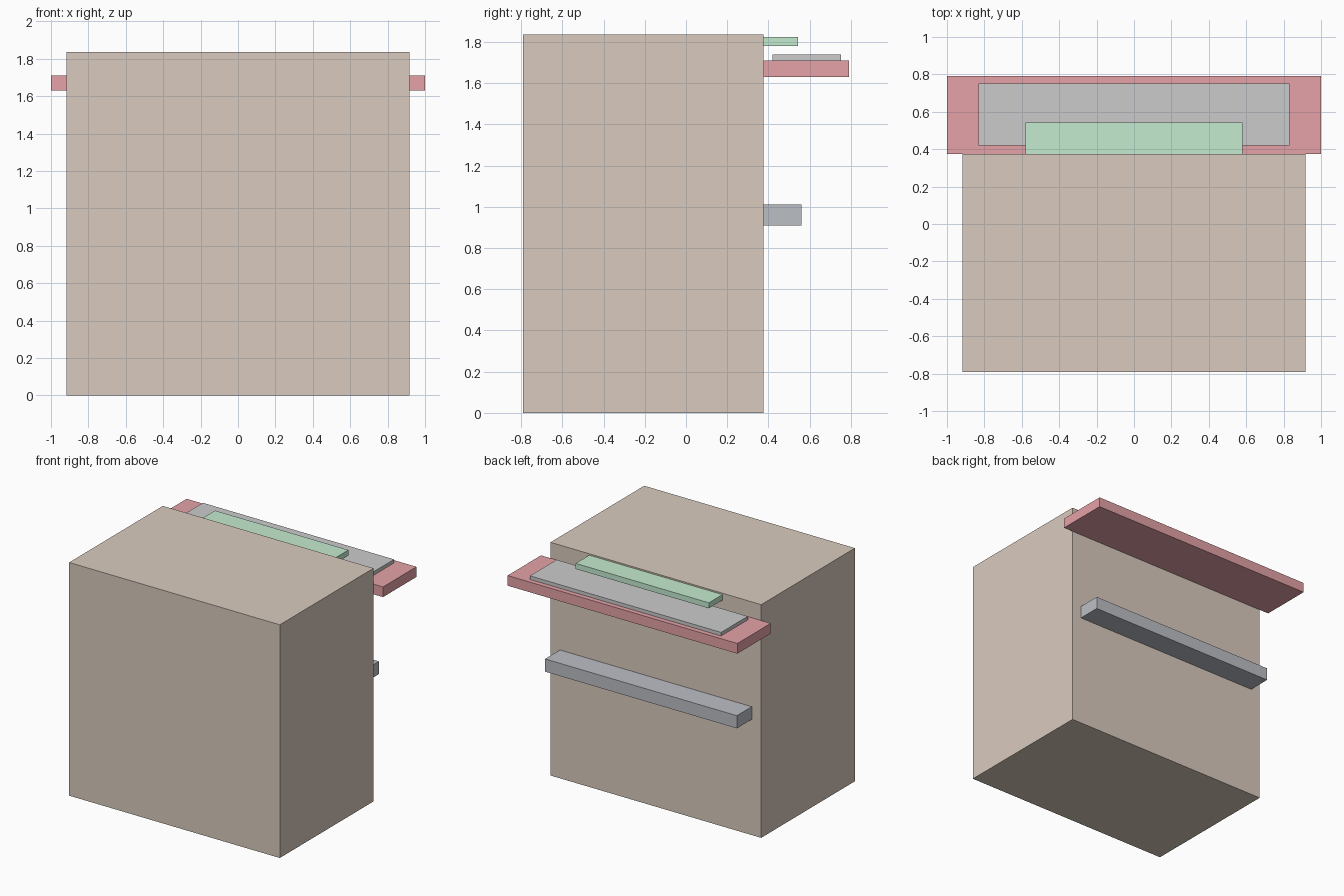
import bpy
import bmesh
from mathutils import Vector

if "Cube" in bpy.data.objects:
    bpy.data.objects.remove(bpy.data.objects["Cube"])


def make_material(name, color):
    mat = bpy.data.materials.new(name)
    mat.diffuse_color = (*color, 1.0)
    mat.use_nodes = True
    mat.node_tree.nodes["Principled BSDF"].inputs["Base Color"].default_value = mat.diffuse_color
    return mat


def box(name, half_width, y_range, z_range, material=None):
    """Box symmetric about x = 0, spanning the given y and z ranges."""
    (y0, y1), (z0, z1) = y_range, z_range
    bm = bmesh.new()
    bmesh.ops.create_cube(bm, size=1.0)
    bmesh.ops.scale(bm, vec=Vector((2 * half_width, y1 - y0, z1 - z0)), verts=bm.verts)
    mesh = bpy.data.meshes.new(name)
    bm.to_mesh(mesh)
    bm.free()
    obj = bpy.data.objects.new(name, mesh)
    obj.location = (0, (y0 + y1) / 2, (z0 + z1) / 2)
    bpy.context.collection.objects.link(obj)
    if material:
        mesh.materials.append(material)
    return obj


tan = make_material("tan", (0.70, 0.60, 0.52))
red = make_material("red", (0.78, 0.36, 0.39))
green = make_material("green", (0.56, 0.83, 0.63))
slate = make_material("slate", (0.50, 0.52, 0.56))

BACK = 0.375  # rear face of the body, where every attachment starts

# Main body
box("body", 0.917, (-0.79, BACK), (0, 1.835), tan)

# Wide shelf with a thin inset panel on top
box("shelf", 1.0, (BACK, 0.79), (1.63, 1.71), red)
box("shelf_panel", 0.832, (0.42, 0.752), (1.71, 1.738))

# Narrow ledge above the shelf
box("upper_ledge", 0.58, (BACK, 0.544), (1.78, 1.824), green)

# Rail at mid height
box("lower_rail", 0.835, (BACK, 0.56), (0.91, 1.01), slate)
